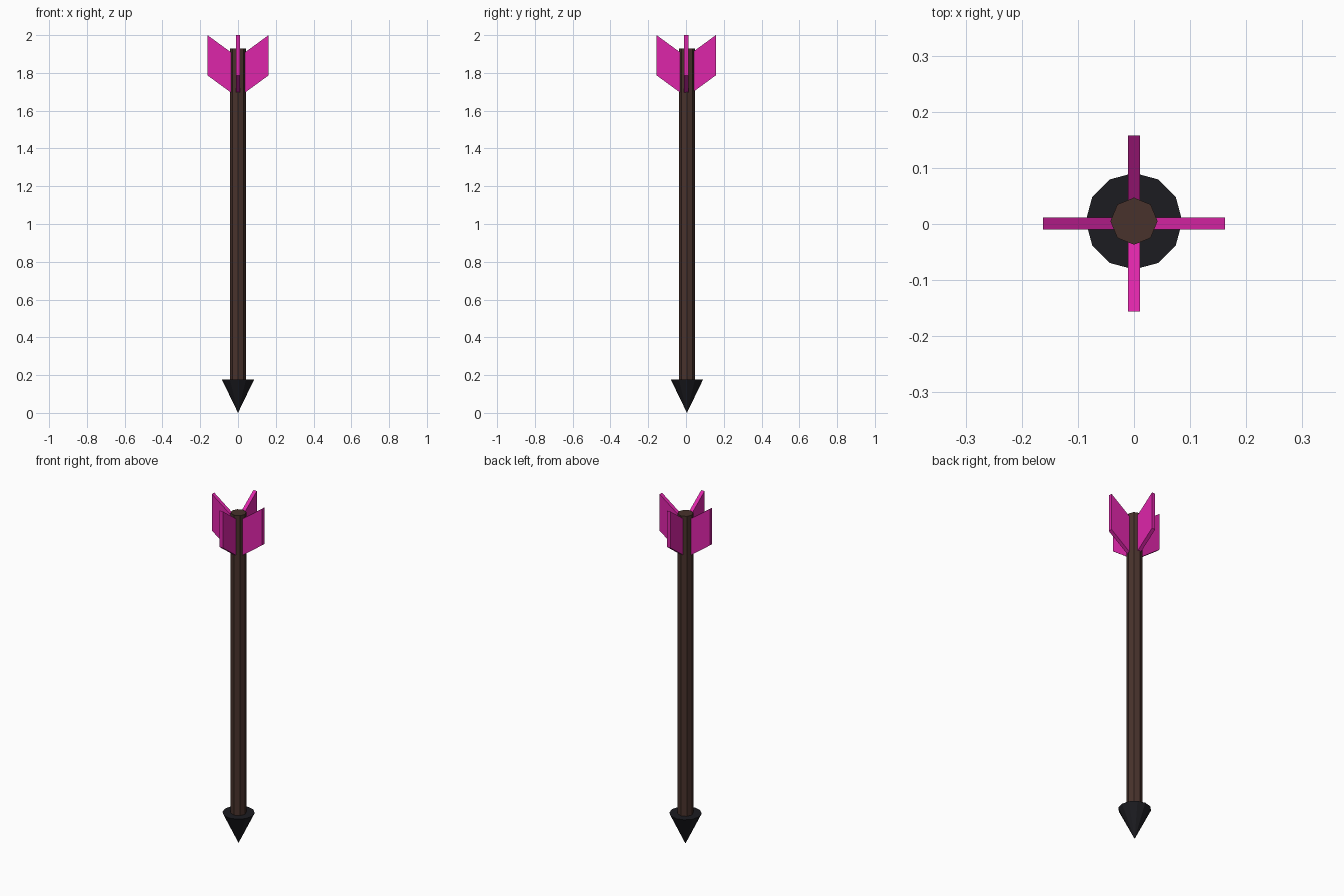
import bpy, bmesh
from math import pi
from mathutils import Matrix

if "Cube" in bpy.data.objects:
    bpy.data.objects.remove(bpy.data.objects["Cube"])


def material(name, rgb):
    m = bpy.data.materials.new(name)
    m.diffuse_color = (*rgb, 1)
    m.use_nodes = True
    m.node_tree.nodes["Principled BSDF"].inputs["Base Color"].default_value = m.diffuse_color
    return m


def add_object(name, bm, mat):
    bmesh.ops.recalc_face_normals(bm, faces=bm.faces)
    mesh = bpy.data.meshes.new(name)
    bm.to_mesh(mesh)
    bm.free()
    mesh.materials.append(mat)
    ob = bpy.data.objects.new(name, mesh)
    bpy.context.collection.objects.link(ob)
    return ob


def add_cone(name, sides, r_low, r_high, z0, z1, mat, y=0.005):
    # Polygonal cone or cylinder with a corner on each axis
    bm = bmesh.new()
    bmesh.ops.create_cone(bm, cap_ends=True, segments=sides, radius1=r_low,
                          radius2=r_high, depth=z1 - z0,
                          matrix=Matrix.Translation((0, y, (z0 + z1) / 2)))
    bmesh.ops.remove_doubles(bm, verts=bm.verts, dist=1e-5)
    return add_object(name, bm, mat)


def add_fin(name, angle, reach, mat, inner=0.034, half=0.011):
    # Slanted feather plate: side profile extruded through its thickness
    drop = (reach - inner) * 0.73
    profile = [(inner, 1.787 - drop), (reach, 1.787),
               (reach, 2.0), (inner, 2.0 - drop)]
    bm = bmesh.new()
    face = bm.faces.new([bm.verts.new((x, -half, z)) for x, z in profile])
    new = bmesh.ops.extrude_face_region(bm, geom=[face])["geom"]
    bmesh.ops.translate(bm, vec=(0, 2 * half, 0),
                        verts=[v for v in new if isinstance(v, bmesh.types.BMVert)])
    bm.transform(Matrix.Translation((0, 0.001, 0)) @ Matrix.Rotation(angle, 4, 'Z'))
    return add_object(name, bm, mat)


wood = material("dark_wood", (0.065, 0.032, 0.025))
iron = material("black_iron", (0.0116, 0.0116, 0.015))
pink = material("magenta_feather", (0.73, 0.019, 0.40))

# Shaft and pointed head
add_cone("shaft", 8, 0.042, 0.042, 0.17, 1.93, wood)
add_cone("arrow_head", 12, 0.0, 0.086, 0.0, 0.178, iron)

# Four fletching fins
for i in range(4):
    add_fin(f"fin_{i + 1}", i * pi / 2, 0.157 if i % 2 else 0.162, pink)
